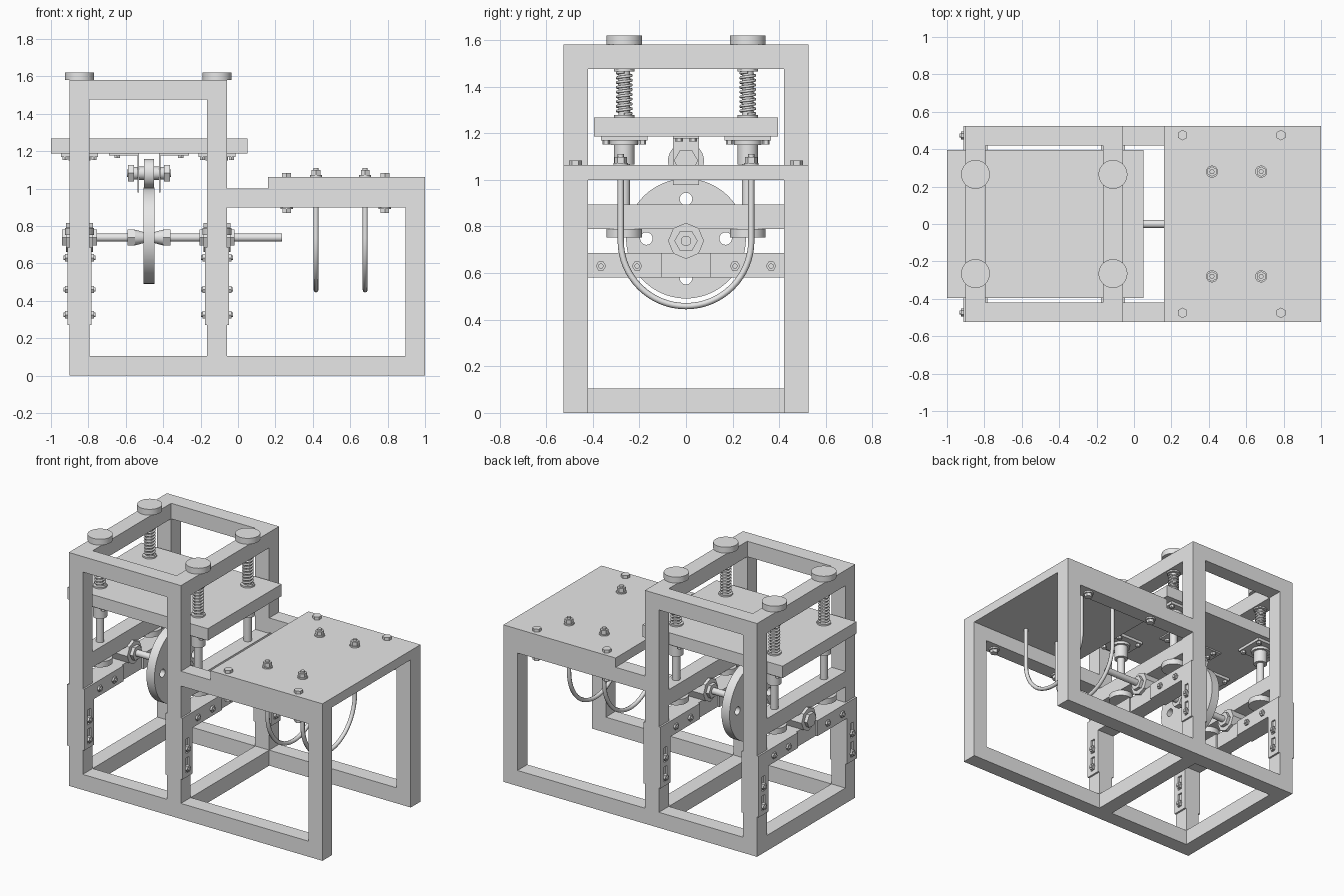
import bpy, math
from mathutils import Vector

cube = bpy.data.objects.get("Cube")
if cube:
    bpy.data.objects.remove(cube, do_unlink=True)

grey = bpy.data.materials.new("plain_grey")
grey.use_nodes = True
grey.diffuse_color = (0.8, 0.8, 0.8, 1)
grey.node_tree.nodes["Principled BSDF"].inputs["Base Color"].default_value = (0.8, 0.8, 0.8, 1)


def box(name, x, y, z):
    """Box from (min, max) pairs."""
    bpy.ops.mesh.primitive_cube_add(size=1)
    ob = bpy.context.object
    ob.name = name
    ob.location = [(a + b) / 2 for a, b in (x, y, z)]
    ob.scale = [abs(b - a) for a, b in (x, y, z)]
    bpy.ops.object.transform_apply(location=False, rotation=False, scale=True)
    ob.data.materials.append(grey)
    return ob


def rod(name, start, end, r, sides=32, r2=None):
    """Cylinder, cone or hex prism between two points."""
    a, b = Vector(start), Vector(end)
    bpy.ops.mesh.primitive_cone_add(vertices=sides, radius1=r, radius2=r if r2 is None else r2,
                                    depth=(b - a).length, location=(a + b) / 2)
    ob = bpy.context.object
    ob.name = name
    ob.rotation_euler = Vector((0, 0, 1)).rotation_difference(b - a).to_euler()
    ob.data.materials.append(grey)
    if sides > 8:
        bpy.ops.object.shade_smooth_by_angle(angle=math.radians(35))
    return ob


def xrod(name, x0, x1, y, z, r, sides=32, r2=None):
    return rod(name, (x0, y, z), (x1, y, z), r, sides, r2)


def zrod(name, x, y, z0, z1, r, sides=32):
    return rod(name, (x, y, z0), (x, y, z1), r, sides)


def tube(name, points, r):
    """Round wire along a path."""
    cu = bpy.data.curves.new(name, "CURVE")
    cu.dimensions = "3D"
    cu.bevel_depth = r
    cu.bevel_resolution = 2
    cu.use_fill_caps = True
    sp = cu.splines.new("POLY")
    sp.points.add(len(points) - 1)
    for p, co in zip(sp.points, points):
        p.co = (*co, 1)
    cu.materials.append(grey)
    ob = bpy.data.objects.new(name, cu)
    bpy.context.collection.objects.link(ob)
    return ob


W = 0.105            # frame bar width
HY = 0.525           # half depth of the frame
IN = HY - W
REAR, MID, END = -0.9, -0.165, 0.895   # lower x of each post pair
SIDES = (-1, 1)

# Side frames
for s in SIDES:
    y = (s * IN, s * HY)
    for x, top in ((REAR, 1.58), (MID, 1.58), (END, 1.0)):
        box("post", (x, x + W), y, (0, top))
    box("bottom_rail", (REAR + W, MID), y, (0, W))
    box("bottom_rail", (MID + W, END), y, (0, W))
    box("top_rail", (REAR + W, MID), y, (1.475, 1.58))
    box("deck_rail", (MID + W, END), y, (0.9, 1.0))

# Cross bars of the tower
for x in (REAR, MID):
    for z in (0, 0.58, 0.79, 1.475):
        box("cross_bar", (x, x + W), (-IN, IN), (z, z + W))

# Deck with corner bolts
box("deck", (0.16, 1.0), (-HY, HY), (1.0, 1.063))
for x in (0.26, 0.785):
    for s in SIDES:
        y = s * 0.475
        zrod("deck_bolt_head", x, y, 1.063, 1.083, 0.028, 6)
        zrod("deck_bolt_washer", x, y, 0.89, 0.9, 0.033)
        zrod("deck_bolt_nut", x, y, 0.868, 0.89, 0.026, 6)

# U-shaped hangers under the deck
for x in (0.417, 0.68):
    arc = [(x, 0.28 * math.cos(t), 0.738 - 0.28 * math.sin(t))
           for t in (math.pi * i / 32 for i in range(33))]
    tube("u_hanger", [(x, 0.28, 1.11)] + arc + [(x, -0.28, 1.11)], 0.0135)
    for s in SIDES:
        zrod("hanger_washer", x, s * 0.28, 1.063, 1.072, 0.032)
        zrod("hanger_nut", x, s * 0.28, 1.072, 1.098, 0.027, 6)

# Moving table
box("table", (-1.0, 0.05), (-0.395, 0.395), (1.187, 1.268))

# Guide columns with springs, bushings and end caps
for x in (REAR + W / 2, MID + W / 2):
    for s in SIDES:
        y = s * 0.265
        zrod("guide_rod", x, y, 0.76, 1.6, 0.025)
        zrod("upper_cap", x, y, 1.58, 1.62, 0.077, 48)
        zrod("lower_cap", x, y, 0.752, 0.79, 0.077, 48)
        for z in (1.268, 1.465):
            zrod("spring_seat", x, y, z, z + 0.01, 0.044)
        turns, steps = 9, 14
        tube("spring", [(x + 0.031 * math.cos(math.tau * i / steps),
                         y + 0.031 * math.sin(math.tau * i / steps),
                         1.28 + 0.183 * i / (turns * steps)) for i in range(turns * steps + 1)], 0.006)
        box("bushing_flange", (x - 0.1, x + 0.1), (y - 0.1, y + 0.1), (1.168, 1.187))
        zrod("bushing_collar", x, y, 1.15, 1.168, 0.06)
        zrod("bushing", x, y, 1.065, 1.15, 0.044)
        for i in SIDES:
            for j in SIDES:
                zrod("flange_bolt", x + i * 0.078, y + j * 0.078, 1.152, 1.168, 0.016, 6)

# Slotted corner brackets on both faces of the tower posts
for x in (REAR, MID):
    for face, d in ((x, -1), (x + W, 1)):
        px = (face, face + d * 0.012)
        out = face + d * 0.012
        for s in SIDES:
            box("bracket_arm", px, (s * 0.105, s * HY), (0.58, 0.685))
            for z0, z1 in ((0.27, 0.3), (0.4, 0.43), (0.53, 0.58)):
                box("bracket_web", px, (s * 0.455, s * 0.49), (z0, z1))
            box("bracket_inner_strip", px, (s * IN, s * 0.455), (0.27, 0.58))
            box("bracket_outer_strip", px, (s * 0.49, s * HY), (0.27, 0.58))
            for y, z in ((0.21, 0.63), (0.365, 0.63), (0.473, 0.46), (0.473, 0.325)):
                xrod("bracket_bolt_head", face, out + d * 0.012, s * y, z, 0.022, 6)
                xrod("bracket_bolt_tip", out, out + d * 0.02, s * y, z, 0.011, 12)

# Drive shaft and its bearings
SZ = 0.738
xrod("drive_shaft", -0.94, 0.235, 0, SZ, 0.022)
for x in (REAR, MID):
    xrod("bearing", x - 0.02, x + W + 0.02, 0, SZ, 0.077, 8)
    xrod("bearing_nut", x - 0.042, x + W + 0.042, 0, SZ, 0.05, 6)

# Cam wheel with four holes, off-centre on the shaft
CX, CZ = -0.476, 0.748
cam = bpy.data.curves.new("cam_wheel", "CURVE")
cam.dimensions = "2D"
cam.fill_mode = "BOTH"
cam.extrude = 0.03
cam.materials.append(grey)
holes = [(0.17 * math.cos(i * math.pi / 2), 0.17 * math.sin(i * math.pi / 2), 0.027, 20) for i in range(4)]
for cx, cy, r, n in [(0, 0, 0.257, 80)] + holes:
    sp = cam.splines.new("POLY")
    sp.points.add(n - 1)
    sp.use_cyclic_u = True
    for i, p in enumerate(sp.points):
        a = math.tau * i / n
        p.co = (cx + r * math.cos(a), cy + r * math.sin(a), 0, 1)
wheel = bpy.data.objects.new("cam_wheel", cam)
bpy.context.collection.objects.link(wheel)
wheel.location = (CX, 0, CZ)
wheel.rotation_euler = (math.pi / 2, 0, math.pi / 2)

# Wheel hubs, follower roller and its fork
FZ = 1.082
xrod("follower_roller", CX - 0.026, CX + 0.026, 0, FZ, 0.077, 48)
xrod("follower_axle", CX - 0.118, CX + 0.118, 0, FZ, 0.02)
for d in SIDES:
    xrod("wheel_hub", CX + d * 0.03, CX + d * 0.075, 0, SZ, 0.03, 32, 0.042)
    xrod("wheel_hub_nut", CX + d * 0.075, CX + d * 0.115, 0, SZ, 0.05, 6)
    xrod("follower_spacer", CX + d * 0.026, CX + d * 0.055, 0, FZ, 0.035)
    xrod("follower_collar", CX + d * 0.062, CX + d * 0.08, 0, FZ, 0.034)
    xrod("follower_nut", CX + d * 0.08, CX + d * 0.112, 0, FZ, 0.052, 6)
    box("fork_plate", (CX + d * 0.054, CX + d * 0.062), (-0.055, 0.055), (0.978, 1.18))
    box("fork_foot", (CX + d * 0.054, CX + d * 0.215), (-0.055, 0.055), (1.178, 1.187))
    for y in (-0.03, 0.03):
        zrod("fork_bolt", CX + d * 0.17, y, 1.164, 1.178, 0.018, 6)
